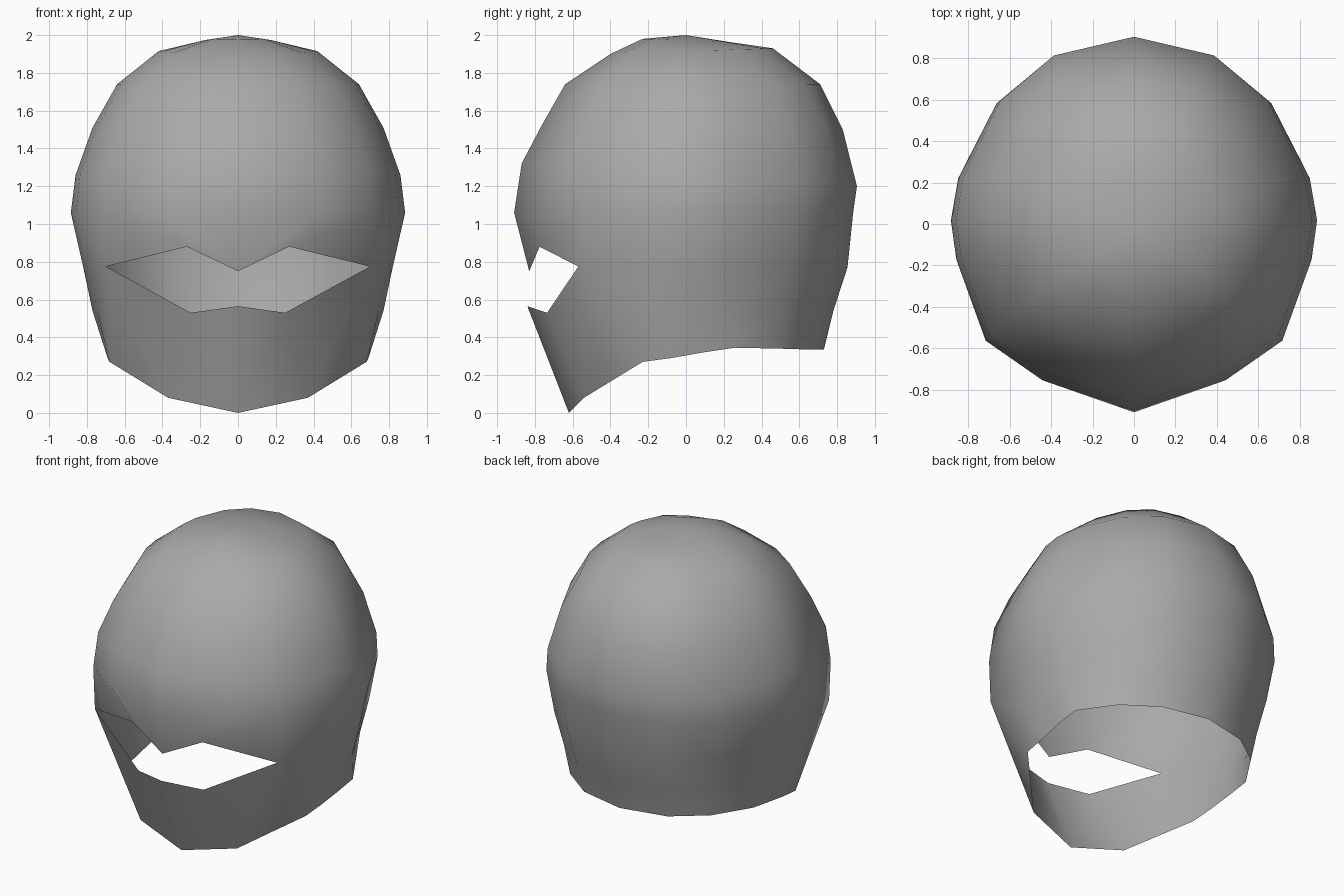
import bpy, bmesh, math

cube = bpy.data.objects.get("Cube")
if cube:
    bpy.data.objects.remove(cube)

# Half plan of the helmet, from brow centre round to the back
PLAN = [(0, -1), (.5, -.83), (.81, -.62), (.97, -.19), (1, .02),
        (.96, .25), (.75, .66), (.45, .9), (0, 1)]


def ring(width, front, back, z_front, z_back):
    pts = []
    for px, py in PLAN:
        t = (py + 1) / 2
        pts.append((px * width, py * (front if py < 0 else back),
                    z_front + (z_back - z_front) * t))
    return pts


# Lower rows: hem, slit bottom, slit top
corner = (.70, -.57, .775)
hem = [(0, -.62, 0), (.37, -.54, .08), (.68, -.23, .27), (.69, -.08, .29),
       (.70, .09, .32), (.70, .26, .345), (.54, .50, .34), (.32, .66, .335),
       (0, .73, .335)]
slit_low = [(0, -.84, .565), (.25, -.735, .53), corner] + ring(.77, .84, .78, .54, .54)[3:]
slit_top = [(0, -.83, .75), (.27, -.775, .88), corner] + ring(.82, .88, .855, .78, .77)[3:]

# Dome rows above the slit
rows = [hem, slit_low, slit_top,
        ring(.885, .91, .885, 1.06, 1.06),
        ring(.86, .87, .905, 1.32, 1.2),
        ring(.77, .765, .83, 1.52, 1.5),
        ring(.64, .64, .71, 1.74, 1.74),
        ring(.42, .40, .46, 1.9, 1.93),
        ring(.18, .23, .22, 1.98, 1.965)]

bm = bmesh.new()
grid = [[bm.verts.new(p) for p in row] for row in rows]
grid[1][2] = grid[2][2]
crown = bm.verts.new((0, 0, 2))


def face(*verts):
    bm.faces.new(list(dict.fromkeys(verts)))


last = len(PLAN) - 1
for r in range(len(rows) - 1):
    for c in range(last):
        if r == 1 and c < 2:      # eye slit stays open
            continue
        face(grid[r][c], grid[r][c + 1], grid[r + 1][c + 1], grid[r + 1][c])
for c in range(last):
    face(grid[-1][c], grid[-1][c + 1], crown)

# Mirror to the other half and weld the centre line
bmesh.ops.mirror(bm, geom=bm.verts[:] + bm.edges[:] + bm.faces[:],
                 axis='X', merge_dist=.0005)
loose = [v for v in bm.verts if not v.link_faces]
bmesh.ops.delete(bm, geom=loose, context='VERTS')
bmesh.ops.remove_doubles(bm, verts=bm.verts[:], dist=.0005)
bmesh.ops.recalc_face_normals(bm, faces=bm.faces[:])

mesh = bpy.data.meshes.new("helmet_shell")
bm.to_mesh(mesh)
bm.free()
helmet = bpy.data.objects.new("helmet_shell", mesh)
bpy.context.collection.objects.link(helmet)

# Plain grey finish
grey = bpy.data.materials.new("grey")
grey.use_nodes = True
colour = (.4, .4, .4, 1)
grey.diffuse_color = colour
grey.node_tree.nodes["Principled BSDF"].inputs["Base Color"].default_value = colour
mesh.materials.append(grey)

bpy.context.view_layer.objects.active = helmet
helmet.select_set(True)
bpy.ops.object.shade_smooth_by_angle(angle=math.radians(60))
